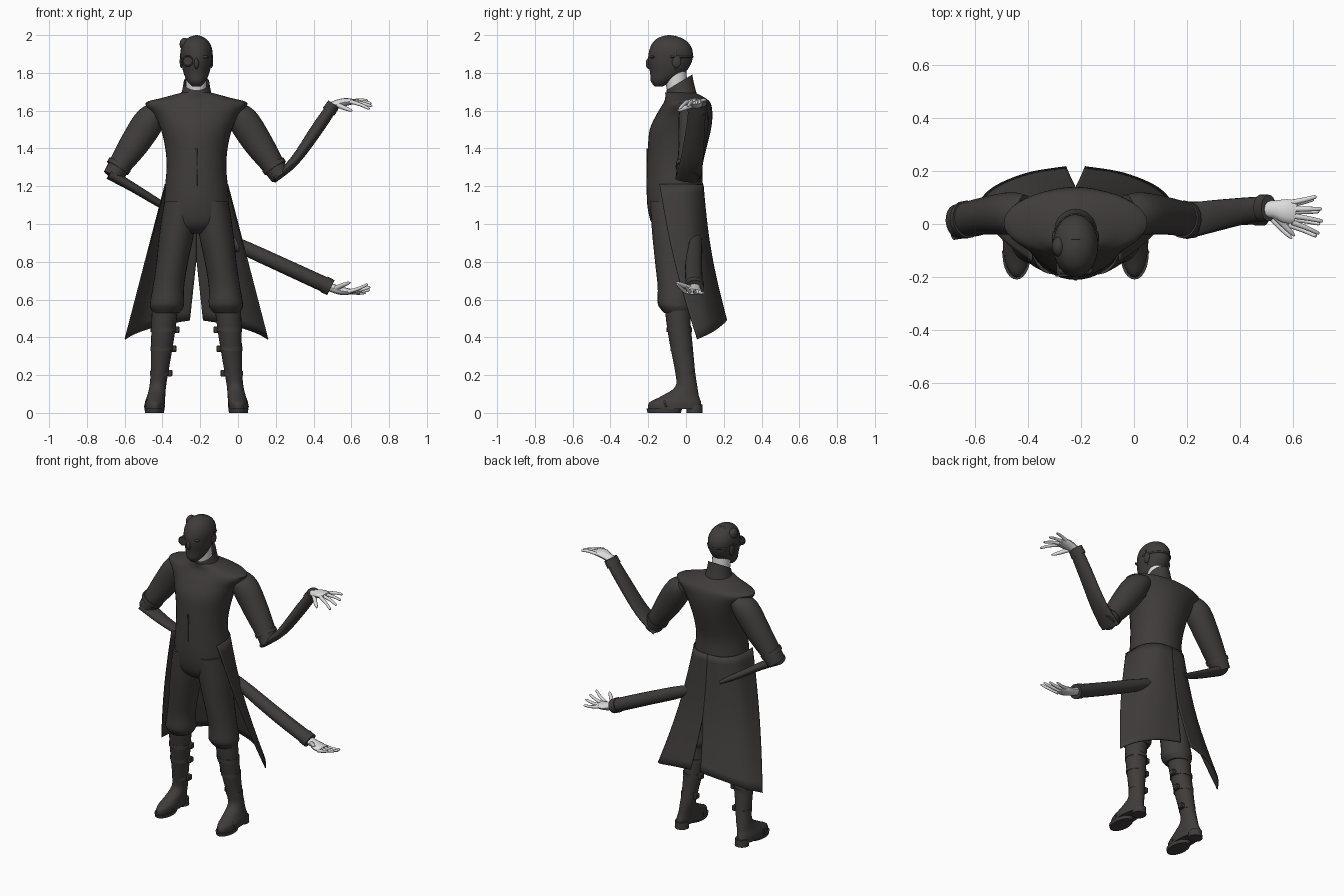
import bpy, bmesh, math
from mathutils import Vector, Matrix

cube = bpy.data.objects.get("Cube")
if cube:
    bpy.data.objects.remove(cube, do_unlink=True)

CX = -0.22  # centre line of the body


def material(name, rgb):
    m = bpy.data.materials.new(name)
    m.use_nodes = True
    m.diffuse_color = (*rgb, 1)
    m.node_tree.nodes["Principled BSDF"].inputs["Base Color"].default_value = (*rgb, 1)
    return m


CLOTH = material("charcoal cloth", (0.05, 0.045, 0.043))
SKIN = material("pale skin", (0.72, 0.72, 0.72))


def finish(bm, name, mat, angle=40):
    bmesh.ops.recalc_face_normals(bm, faces=bm.faces)
    me = bpy.data.meshes.new(name)
    bm.to_mesh(me)
    bm.free()
    me.materials.append(mat)
    ob = bpy.data.objects.new(name, me)
    bpy.context.collection.objects.link(ob)
    bpy.ops.object.select_all(action='DESELECT')
    ob.select_set(True)
    bpy.context.view_layer.objects.active = ob
    bpy.ops.object.shade_smooth_by_angle(angle=math.radians(angle))
    return ob


def smooth_rows(rows, steps):
    """Catmull-Rom refinement of a list of tuples."""
    rows = [Vector(r) for r in rows]
    out = []
    for i in range(len(rows) - 1):
        a, b, c, d = rows[max(i - 1, 0)], rows[i], rows[i + 1], rows[min(i + 2, len(rows) - 1)]
        for k in range(steps):
            t = k / steps
            out.append(b + (c - a) * t / 2 + (2 * a - 5 * b + 4 * c - d) * t * t / 2
                       + (3 * b - a - 3 * c + d) * t ** 3 / 2)
    return out + [rows[-1]]


def sweep(name, rows, mat=CLOTH, n=20, steps=4, flat=False, tilt=0.0, caps=True):
    """Skin elliptical rings (x, y, z, radius across, radius in y)."""
    pts = smooth_rows(rows, steps)
    bm = bmesh.new()
    rings = []
    for i, p in enumerate(pts):
        c = Vector(p[:3])
        side, across = Vector((0, 1, 0)), Vector((1, 0, 0))
        if not flat:
            tan = Vector(pts[min(i + 1, len(pts) - 1)][:3]) - Vector(pts[max(i - 1, 0)][:3])
            across = side.cross(tan).normalized()
            side = tan.cross(across).normalized()
        ring = []
        for k in range(n):
            a = math.tau * k / n
            v = c + across * max(p[3], 0.001) * math.cos(a) + side * max(p[4], 0.001) * math.sin(a)
            v.z += tilt * (v.y - c.y) * i / (len(pts) - 1)
            ring.append(bm.verts.new(v))
        rings.append(ring)
    for r, s in zip(rings, rings[1:]):
        for k in range(n):
            bm.faces.new((r[k], r[(k + 1) % n], s[(k + 1) % n], s[k]))
    if caps:
        bm.faces.new(rings[0])
        bm.faces.new(rings[-1])
    return finish(bm, name, mat)


def box(name, loc, size, bevel=0.004):
    bm = bmesh.new()
    bmesh.ops.create_cube(bm, size=1, matrix=Matrix.LocRotScale(Vector(loc), None, Vector(size)))
    bmesh.ops.bevel(bm, geom=bm.edges[:], offset=bevel, segments=1, affect='EDGES')
    return finish(bm, name, CLOTH)


def ellipsoid(name, loc, size):
    bm = bmesh.new()
    bmesh.ops.create_uvsphere(bm, u_segments=20, v_segments=12, radius=1,
                              matrix=Matrix.LocRotScale(Vector(loc), None, Vector(size)))
    return finish(bm, name, CLOTH)


def tube(name, points, radius, cyclic=False):
    cu = bpy.data.curves.new(name, 'CURVE')
    cu.dimensions = '3D'
    cu.bevel_depth = radius
    cu.bevel_resolution = 2
    sp = cu.splines.new('POLY')
    sp.points.add(len(points) - 1)
    for q, p in zip(sp.points, points):
        q.co = (*p, 1)
    sp.use_cyclic_u = cyclic
    cu.materials.append(CLOTH)
    ob = bpy.data.objects.new(name, cu)
    bpy.context.collection.objects.link(ob)


# Coat body with pointed shoulders
sweep("coat_body", [(CX, -.06, 1.195, .167, .15), (CX, -.06, 1.3, .158, .147),
                    (CX, -.047, 1.4, .165, .155), (CX, -.03, 1.5, .188, .162),
                    (CX, -.008, 1.58, .225, .148), (CX, .005, 1.64, .27, .125),
                    (CX, -.005, 1.668, .18, .105), (CX, -.03, 1.695, .08, .08)],
      n=40, flat=True)
sweep("collar", [(CX, -.025, 1.675, .085, .085), (CX, -.03, 1.71, .075, .075),
                 (CX, -.035, 1.75, .068, .068)], n=28, flat=True, tilt=.6, caps=False)
sweep("neck", [(CX, -.04, 1.67, .055, .055), (CX, -.06, 1.82, .055, .06)], SKIN, flat=True)
box("front_placket", (CX, -.206, 1.3), (.012, .008, .2), .002)

# Flared coat skirt, split at the back and open at the front
for s, side in ((1, "left"), (-1, "right")):
    top = smooth_rows([(0, .09, 1.21), (.09, .075, 1.21), (.155, 0, 1.21), (.165, -.14, 1.21)], 6)
    hem = smooth_rows([(.0, .215, .49), (.16, .19, .465), (.3, .135, .425), (.378, .06, .39)], 6)
    bm = bmesh.new()
    grid = []
    for j in range(17):
        v = j / 16
        row = []
        for i, (a, b) in enumerate(zip(top, hem)):
            p = a.lerp(b, v)
            p.y -= .02 * math.sin(math.pi * v)
            slit = .035 * max(0, (v - .55) / .45) * (1 - i / (len(top) - 1))
            row.append(bm.verts.new((CX + s * (p.x + slit), p.y, p.z)))
        grid.append(row)
    for r, q in zip(grid, grid[1:]):
        for i in range(len(r) - 1):
            bm.faces.new((r[i], r[i + 1], q[i + 1], q[i]))
    skirt = finish(bm, side + "_coat_skirt", CLOTH)
    mod = skirt.modifiers.new("thickness", 'SOLIDIFY')
    mod.thickness = .006
    mod.offset = 0

# Trousers
sweep("trouser_hips", [(CX, -.065, 1.22, .163, .143), (CX, -.065, 1.1, .172, .14),
                       (CX, -.065, 1.0, .165, .115), (CX, -.065, .95, .07, .06)], n=32, flat=True)

for s, side in ((1, "left"), (-1, "right")):
    def off(rows):
        return [(CX + s * r[0], *r[1:]) for r in rows]

    sweep(side + "_trouser_leg",
          off([(.085, -.065, 1.12, .085, .125), (.103, -.065, .96, .092, .115),
               (.128, -.062, .8, .084, .102), (.148, -.058, .67, .083, .092),
               (.155, -.056, .59, .09, .095), (.157, -.052, .56, .088, .09),
               (.16, -.045, .53, .07, .072)]), flat=True, n=24)
    # Boots with cuff folds, sole, heel and inner buckles
    sweep(side + "_boot",
          off([(.165, -.043, .57, .07, .07), (.172, -.04, .48, .066, .064),
               (.182, -.025, .36, .058, .06), (.195, -.005, .22, .047, .053),
               (.205, .002, .14, .044, .058), (.213, -.03, .09, .048, .098),
               (.22, -.057, .055, .053, .137), (.222, -.06, .02, .052, .14)]), flat=True, n=24)
    sweep(side + "_sole", off([(.222, -.115, .0, .05, .088), (.222, -.115, .022, .053, .094)]),
          flat=True, steps=1, n=24)
    sweep(side + "_heel", off([(.218, .045, .0, .043, .043), (.218, .045, .045, .04, .042)]),
          flat=True, steps=1)
    tube(side + "_toe_seam", off([(.222 + .051 * math.cos(a), -.105 - .015 * math.sin(a),
                                   .03 + .05 * math.sin(a))
                                  for a in [math.pi * k / 12 for k in range(13)]]), .005)
    for z, x, y, r in ((.44, .175, -.035, .067), (.34, .184, -.022, .06), (.21, .196, -.003, .05)):
        sweep(side + "_boot_strap", off([(x, y, z - .012, r, r), (x, y, z + .012, r, r)]),
              flat=True, steps=1, n=24)
        box(side + "_boot_buckle", (CX + s * (x - r - .005), y + .01, z), (.026, .035, .034))
    # Upper sleeves ending in an elbow cuff
    sweep(side + "_upper_sleeve",
          off([(.19, .04, 1.6, .05, .07), (.245, .04, 1.55, .08, .08),
               (.325, .033, 1.43, .078, .072), (.4, .02, 1.32, .062, .066),
               (.445, .01, 1.25, .052, .064)]))
    sweep(side + "_elbow_cuff", off([(.405, .018, 1.315, .067, .071), (.418, .015, 1.295, .066, .071)]),
          steps=1)

# Forearms: raised left, right tucked behind, and a lower extra one
sweep("left_forearm", [(.19, .01, 1.235, .018, .068), (.3, .03, 1.335, .026, .06),
                       (.42, .05, 1.505, .033, .05), (.505, .06, 1.63, .03, .045)])
sweep("right_forearm", [(-.68, 0, 1.265, .03, .06), (-.55, .01, 1.19, .024, .045),
                        (-.41, .055, 1.105, .02, .03), (-.31, .09, 1.05, .01, .015)])
sweep("lower_forearm", [(-.2, .06, .985, .012, .015), (0, .05, .89, .036, .036),
                        (.25, .04, .775, .04, .045), (.49, .045, .665, .041, .046)])
sweep("left_wrist_cuff", [(.48, .06, 1.595, .037, .052), (.507, .06, 1.635, .034, .05)], steps=1)
sweep("lower_wrist_cuff", [(.455, .045, .681, .045, .05), (.492, .045, .663, .044, .05)], steps=1)


# Hands with spread fingers; flip turns the palm upward
def hand(label, wrist, flip):
    w = Vector(wrist)

    def part(name, rows):
        sweep(label + name, [(w.x + x, w.y + y, w.z + flip * z, a, b) for x, y, z, a, b in rows],
              SKIN, n=12, steps=3)
    part("_palm", [(-.03, 0, -.012, .022, .03), (.02, 0, .006, .023, .034),
                   (.06, -.006, .016, .021, .045), (.1, -.012, .018, .014, .042)])
    for i in range(4):
        d = .036 - .025 * i
        reach = (.085, .105, .108, .095)[i]
        part("_finger", [(.085, d - .01, .018, .011, .011),
                         (.09 + reach * .5, d * 1.4 - .014, .026 - .008 * i, .009, .009),
                         (.09 + reach * .95, d * 1.8 - .018, .024 - .014 * i, .007, .007),
                         (.09 + reach, d * 1.85 - .018, .023 - .015 * i, .002, .002)])
    part("_thumb", [(.02, -.022, 0, .014, .014), (.05, -.055, -.014, .012, .012),
                    (.08, -.085, -.026, .009, .009), (.095, -.1, -.03, .003, .003)])


hand("left_hand", (.51, .055, 1.63), 1)
hand("lower_hand", (.5, .045, .66), -1)

# Head in a close-fitting mask
sweep("masked_head", [(CX, -.145, 1.728, .022, .02), (CX, -.128, 1.755, .048, .058),
                      (CX, -.098, 1.8, .068, .092), (CX, -.085, 1.86, .081, .116),
                      (CX, -.08, 1.92, .084, .114), (CX, -.083, 1.965, .066, .09),
                      (CX, -.087, 1.99, .036, .05), (CX, -.09, 2.0, .004, .006)],
      n=32, flat=True)
ellipsoid("mask_nose", (CX, -.195, 1.85), (.013, .018, .03))
for s in (1, -1):
    ellipsoid("mask_brow", (CX + s * .036, -.176, 1.885), (.028, .014, .009))
    ellipsoid("ear_cover", (CX + s * .079, -.05, 1.86), (.01, .024, .034))
ring = [math.tau * k / 40 for k in range(40)]
tube("mask_edge", [(CX + .082 * math.cos(a), -.055, 1.885 + .107 * math.sin(a)) for a in ring],
     .005, True)
tube("head_strap", [(CX + .083 * math.cos(a), -.083 + .118 * math.sin(a), 1.885)
                    for a in ring[:21]], .006)

# Round eyepiece and the side disc on the right of the head
bm = bmesh.new()
bmesh.ops.create_cone(bm, cap_ends=True, segments=20, radius1=.027, radius2=.024, depth=.045,
                      matrix=Matrix.Translation((-.266, -.172, 1.863)) @ Matrix.Rotation(math.pi / 2, 4, 'X'))
finish(bm, "eyepiece", CLOTH)
tube("eyepiece_rim", [(-.266 + .026 * math.cos(a), -.194, 1.863 + .026 * math.sin(a)) for a in ring],
     .004, True)
ellipsoid("head_side_disc", (-.283, -.085, 1.952), (.026, .038, .034))
